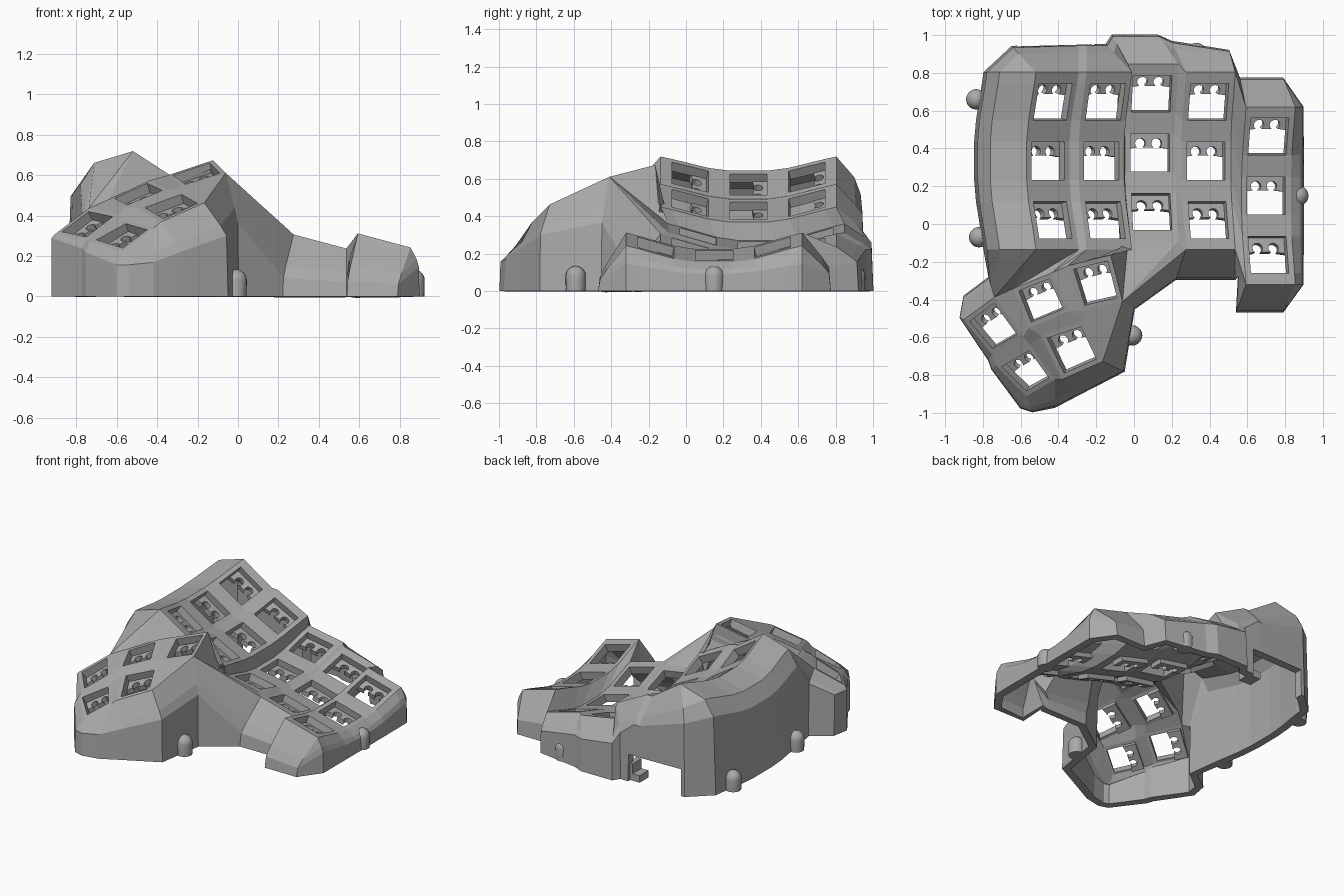
import bpy, bmesh
from math import sin, cos, radians
from mathutils import Vector

if "Cube" in bpy.data.objects:
    bpy.data.objects.remove(bpy.data.objects["Cube"])

grey = bpy.data.materials.new("plain grey")
grey.use_nodes = True
grey.diffuse_color = (0.4, 0.4, 0.4, 1)
grey.node_tree.nodes["Principled BSDF"].inputs["Base Color"].default_value = grey.diffuse_color


def finish(bm, name):
    mesh = bpy.data.meshes.new(name)
    bm.to_mesh(mesh)
    bm.free()
    mesh.materials.append(grey)
    obj = bpy.data.objects.new(name, mesh)
    bpy.context.collection.objects.link(obj)
    return obj


bm = bmesh.new()
keys = []      # hole corners: back-left, back-right, front-right, front-left


def face(*verts):
    return bm.faces.new(verts)


# Finger columns: curved strips, each tilted sideways, with three square holes
STATIONS = [(-.47, .09), (-.41, .075), (-.215, .018), (-.1, 0),
            (.1, 0), (.215, .018), (.41, .075), (.47, .09)]
ACROSS = [-.135, -.104, .104, .135]


def column(cx, cy, cz, tilt):
    t = radians(tilt)
    grid = [[bm.verts.new((cx + u * cos(t) + n * sin(t), cy + v,
                           cz - u * sin(t) + n * cos(t)))
             for v, n in STATIONS] for u in ACROSS]
    for i in range(3):
        for j in range(7):
            a, b, c, d = grid[i][j], grid[i + 1][j], grid[i + 1][j + 1], grid[i][j + 1]
            if i == 1 and j % 2:
                keys.append([v.co.copy() for v in (d, c, b, a)])
            else:
                face(a, b, c, d)
    return grid


columns = [column(*c) for c in [(-.455, .334, .57, 33), (-.172, .334, .43, 27),
                                (.085, .377, .247, 10), (.382, .334, .185, 15),
                                (.7, .15, .19, 15)]]
for left, right in zip(columns, columns[1:]):
    for j in range(7):
        face(left[3][j], right[0][j], right[0][j + 1], left[3][j + 1])
A, B, C, D, E = columns


# Thumb keys: frames around their holes
def thumb_key(*corners):
    hole = [Vector(c) for c in corners]
    mid = sum(hole, Vector()) / 4
    keys.append(hole)
    inner = [bm.verts.new(c) for c in hole]
    outer = [bm.verts.new(mid + (c - mid) * 1.26) for c in hole]
    for i in range(4):
        k = (i + 1) % 4
        face(outer[i], inner[i], inner[k], outer[k])
    return outer


T1 = thumb_key((-.32, -.24, .6), (-.14, -.195, .66), (-.09, -.39, .61), (-.26, -.43, .555))
T2 = thumb_key((-.61, -.355, .485), (-.45, -.29, .56), (-.375, -.45, .525), (-.545, -.52, .455))
T3 = thumb_key((-.87, -.515, .32), (-.74, -.42, .42), (-.62, -.585, .395), (-.75, -.66, .295))
T4 = thumb_key((-.46, -.605, .44), (-.28, -.545, .505), (-.2, -.715, .46), (-.37, -.79, .385))
T5 = thumb_key((-.7, -.755, .28), (-.555, -.67, .36), (-.45, -.815, .33), (-.57, -.885, .24))
BL, BR, FR, FL = range(4)
for left, right in ((T3, T2), (T2, T1), (T5, T4)):
    face(left[BR], left[FR], right[FL], right[BL])
for back, front in ((T3, T5), (T2, T4)):
    face(back[FL], front[BL], front[BR], back[FR])
face(T3[FR], T5[BR], T4[BL], T2[FL])
face(T2[FR], T4[BR], T1[FL])
face(T1[FL], T4[BR], T4[FR], T1[FR])

# Web between the finger columns and the thumb keys
upper = [A[0][0], A[3][0], B[0][0], B[3][0], C[0][0], C[3][0], D[0][0]]
lower = [T3[BR], T2[BL], T2[BR], T1[BL], T1[BR], T1[FR]]
i = j = 0
for move in "TDTDTDTDTDD":
    if move == "T":
        face(upper[i], lower[j], lower[j + 1])
        j += 1
    else:
        face(upper[i], lower[j], upper[i + 1])
        i += 1

# Skirt: rim vertex, outward step, height factor of the shoulder, bow of the slope
skirt = [(v, -.26, 0, .77, .35) for v in A[0]]
skirt += [(A[0][7], -.12, .13, .72, .55), (A[3][7], 0, .14, .72, .7),
          (B[0][7], 0, .14, .72, .7), (B[3][7], -.13, .14, .72, .7),
          (C[0][7], -.08, .145, .72, .7), (C[3][7], -.1, .145, .72, .7),
          (D[0][7], -.07, .155, .72, .7), (D[3][7], -.03, .11, .65, .7),
          (E[0][7], -.03, .145, .4, .7), (E[3][7], -.06, .145, .4, .7)]
skirt += [(v, .84 - v.co.x + .055, 0, .6, .6) for v in reversed(E[3])]
skirt += [(E[3][0], -.06, -.14, .25, .7), (E[0][0], -.05, -.14, .25, .7),
          (E[0][0], -.04, .04, .6, .7), (D[3][0], 0, -.15, .3, .7),
          (D[0][0], -.05, -.15, .3, .7), (T1[FR], .06, -.04, .6, .7),
          (T4[FR], .11, -.05, .65, .7), (T4[FL], .1, -.07, .6, .7),
          (T5[FR], 0, -.14, .5, .7), (T5[FL], .03, -.08, .7, .7),
          (T5[FL], -.03, -.06, .7, .7), (T5[BL], -.02, -.02, .8, .7),
          (T3[FL], -.02, -.03, .85, .7), (T3[BL], -.02, .01, .93, .7),
          (T3[BL], 0, .12, .93, .7), (T3[BR], -.03, .1, .85, .7)]
ribs = []
for v, dx, dy, f, bow in skirt:
    x, y, z = v.co
    ribs.append([v] + [bm.verts.new((x + dx * s, y + dy * s, z * h))
                       for s, h in ((.74, 1 - (1 - f) * bow), (1, f), (1.07, 0))])
for a, b in zip(ribs, ribs[1:] + ribs[:1]):
    for k in range(3):
        if a[k] is b[k]:
            face(a[k], a[k + 1], b[k + 1])
        else:
            face(a[k], a[k + 1], b[k + 1], b[k])

# Connector opening low in the back wall
for co, no in (((-.62, 0, 0), (1, 0, 0)), ((-.21, 0, 0), (1, 0, 0)), ((0, 0, .19), (0, 0, 1))):
    wall = [f for f in bm.faces if f.calc_center_median().y > .85
            and min(v.co.z for v in f.verts) < .001]
    geom = set(wall)
    for f in wall:
        geom.update(f.edges)
        geom.update(f.verts)
    bmesh.ops.bisect_plane(bm, geom=list(geom), plane_co=co, plane_no=no)
opening = []
for f in bm.faces:
    c = f.calc_center_median()
    if -.62 < c.x < -.21 and c.y > .85 and c.z < .19:
        opening.append(f)
bmesh.ops.delete(bm, geom=opening, context="FACES")

bmesh.ops.recalc_face_normals(bm, faces=bm.faces[:])
bm.normal_update()
if sum(f.normal.z * f.calc_area() for f in bm.faces) < 0:
    bmesh.ops.reverse_faces(bm, faces=bm.faces[:])
shell = finish(bm, "case_shell")
solid = shell.modifiers.new("thickness", "SOLIDIFY")
solid.thickness = .055
solid.offset = -1

# Socket plates: a notched plate under the back half of every hole
outline = [(-1.1, 1.1), (-1.1, .2)]
for u in (-.42, .42):
    outline += [(u + .27 * cos(radians(a)), .5 + .27 * sin(radians(a)))
                for a in range(235, -56, -29)]
outline += [(1.1, .2), (1.1, 1.1)]
bm = bmesh.new()
for bl, br, fr, fl in keys:
    mid = (bl + br + fr + fl) / 4
    ex, ey = (br + fr - bl - fl) / 4, (bl + br - fl - fr) / 4
    down = ey.cross(ex).normalized()
    plate = bm.faces.new([bm.verts.new(mid + ex * u + ey * v + down * .05)
                          for u, v in outline])
    ext = bmesh.ops.extrude_face_region(bm, geom=[plate], use_keep_orig=True)
    bmesh.ops.translate(bm, vec=down * .035,
                        verts=[g for g in ext["geom"] if isinstance(g, bmesh.types.BMVert)])
bmesh.ops.recalc_face_normals(bm, faces=bm.faces[:])
finish(bm, "socket_plates")

# Domed screw posts around the base
for n, (x, y) in enumerate([(-.835, .66), (-.82, -.07), (.87, .15), (-.01, -.59), (.33, .905)]):
    bm = bmesh.new()
    bmesh.ops.create_uvsphere(bm, u_segments=20, v_segments=12, radius=.054)
    for v in bm.verts:
        v.co = (v.co.x + x, v.co.y + y, v.co.z + .08 if v.co.z > -.001 else 0)
    for f in bm.faces:
        f.smooth = True
    post = finish(bm, f"screw_post_{n + 1}")
    post.data.set_sharp_from_angle(angle=radians(40))

# Bracket beside the connector opening
for name, size, spot in (("bracket_arm", (.04, .1, .12), (-.21, .88, .06)),
                         ("bracket_foot", (.07, .1, .05), (-.25, .88, .025))):
    bm = bmesh.new()
    bmesh.ops.create_cube(bm, size=1)
    for v in bm.verts:
        v.co = Vector(a * b for a, b in zip(v.co, size)) + Vector(spot)
    finish(bm, name)
